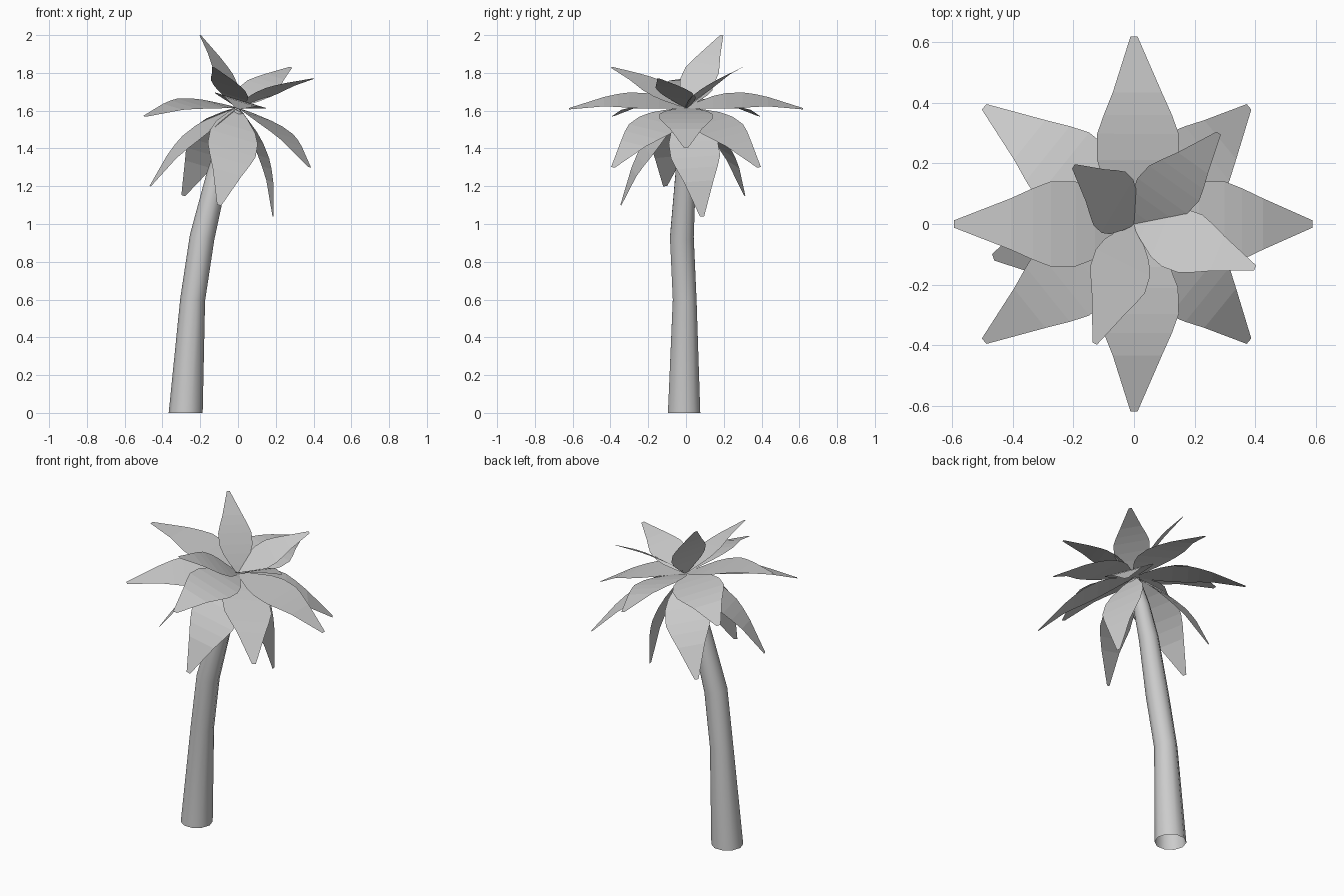
import bpy, math
from mathutils import Vector, Matrix

if "Cube" in bpy.data.objects:
    bpy.data.objects.remove(bpy.data.objects["Cube"])

CROWN = Vector((0, 0, 1.615))
TILT = Matrix.Rotation(math.radians(17), 3, 'Y')

# position along the leaf, half width (for a full-size leaf)
LEAF = [(0, .01), (.09, .055), (.23, .115), (.34, .14),
        (.48, .141), (.58, .118), (.7, .085), (1, .012)]


def make_object(name, verts, faces):
    mesh = bpy.data.meshes.new(name)
    mesh.from_pydata(verts, [], faces)
    mesh.update()
    obj = bpy.data.objects.new(name, mesh)
    bpy.context.collection.objects.link(obj)
    return obj


def leaf(name, tip, scale=1.0, arch=.045):
    """Flat arched blade from the crown to a tip given in world space."""
    chord = TILT.inverted() @ (Vector(tip) - CROWN)
    side = Vector((-chord.y, chord.x, 0)).normalized()
    up = chord.cross(side).normalized()
    verts = []
    for t, w in LEAF:
        p = chord * t + up * (arch * 4 * t * (1 - t))
        for s in (-1, 1):
            verts.append(CROWN + TILT @ (p + side * (s * w * scale)))
    faces = [(2*i, 2*i + 2, 2*i + 3, 2*i + 1) for i in range(len(LEAF) - 1)]
    make_object(name, verts, faces)


# bent, tapering trunk, open at both ends
PATH = [((-.277, -.01, 0), .09, 0), ((-.24, -.007, .6), .066, 6),
        ((-.19, -.022, .93), .066, 13), ((-.11, -.002, 1.26), .057, 18),
        ((-.055, 0, 1.45), .048, 22), ((0, 0, 1.6), .035, 25)]
SIDES = 10
verts, faces = [], []
for centre, radius, lean in PATH:
    turn = Matrix.Rotation(math.radians(lean), 3, 'Y')
    for k in range(SIDES):
        a = math.tau * k / SIDES
        verts.append(Vector(centre) + turn @ Vector((math.cos(a), math.sin(a), 0)) * radius)
for i in range(len(PATH) - 1):
    for k in range(SIDES):
        n = (k + 1) % SIDES
        faces.append((i*SIDES + k, i*SIDES + n, (i+1)*SIDES + n, (i+1)*SIDES + k))
trunk = make_object("trunk", verts, faces)
for p in trunk.data.polygons:
    p.use_smooth = True

# middle ring: four level leaves and four drooping ones between them
MIDDLE = [(.59, 0, 1.405), (-.595, 0, 1.77), (0, .62, 1.61), (0, -.62, 1.61)]
MIDDLE += [(x, s * .387, z) for x, z in ((.38, 1.3), (-.495, 1.57)) for s in (-1, 1)]
for i, tip in enumerate(MIDDLE):
    leaf(f"middle_leaf_{i + 1}", tip)

# small raised leaves on top
UPPER = [(-.2, .19, 2.0), (.28, .3, 1.83), (.4, -.145, 1.77), (-.13, -.395, 1.83)]
for i, tip in enumerate(UPPER):
    leaf(f"upper_leaf_{i + 1}", tip, .74, .02)

# hanging leaves underneath
LOWER = [(.185, .085, 1.04), (-.1, -.345, 1.1), (-.29, .31, 1.15), (-.465, -.11, 1.2)]
for i, tip in enumerate(LOWER):
    leaf(f"lower_leaf_{i + 1}", tip, .95, .05)
